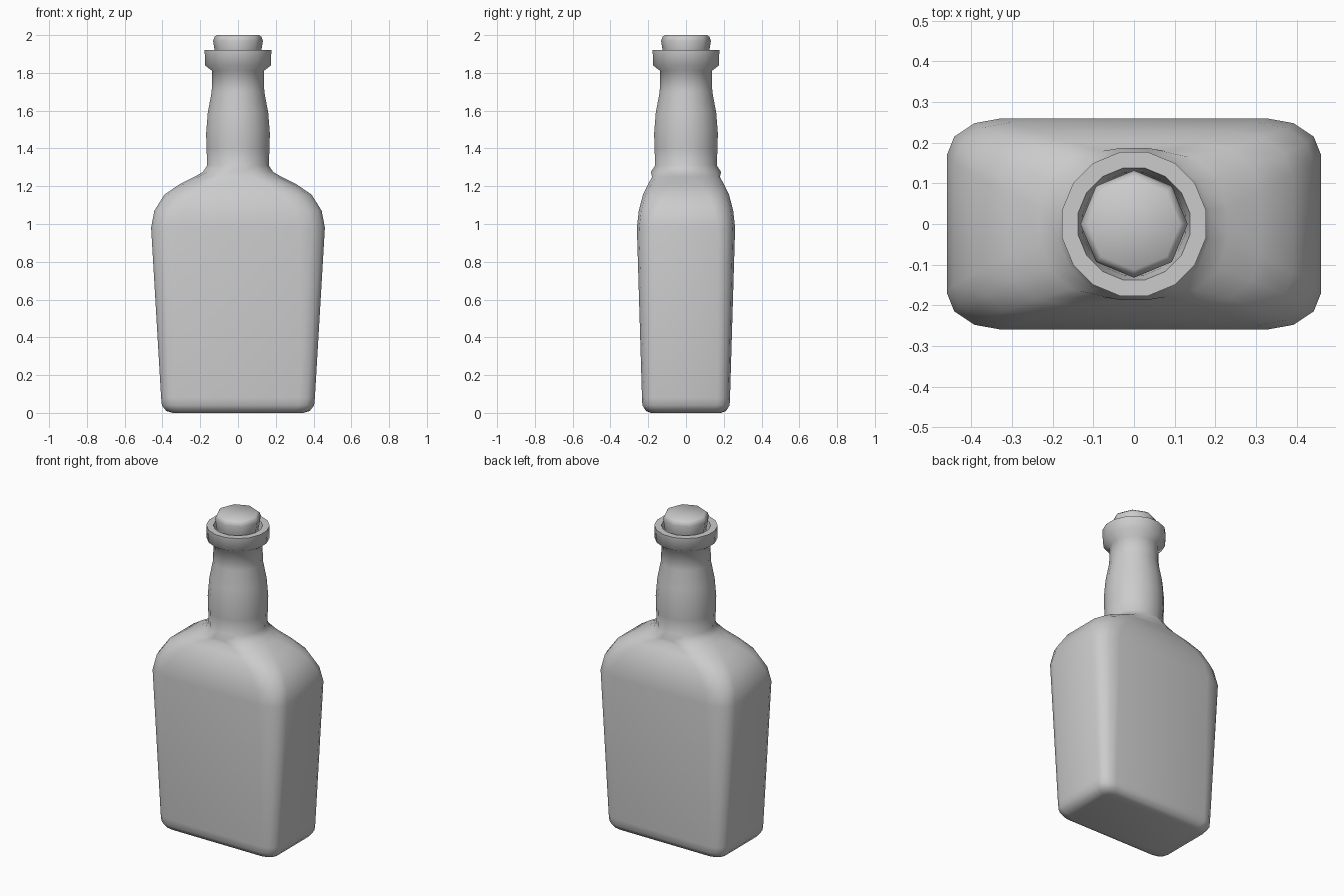
import bpy, bmesh
from math import sin, cos, radians

if "Cube" in bpy.data.objects:
    bpy.data.objects.remove(bpy.data.objects["Cube"])


def box_ring(z, hx, hy, rx, ry):
    """Rounded rectangle, four points per corner (16 in all)."""
    pts = []
    for q, (sx, sy) in enumerate([(1, 1), (-1, 1), (-1, -1), (1, -1)]):
        corner = []
        for k in range(4):
            a = radians(30 * k)
            corner.append((sx * (hx - rx + rx * cos(a)),
                           sy * (hy - ry + ry * sin(a)), z))
        pts += corner if q % 2 == 0 else corner[::-1]
    return pts


def round_ring(z, r, n=16, offset=11.25):
    angles = [radians(offset + 360 * i / n) for i in range(n)]
    return [(r * cos(a), r * sin(a), z) for a in angles]


def loft(name, rings, smooth_angle):
    """Skin consecutive rings and cap both ends."""
    bm = bmesh.new()
    loops = [[bm.verts.new(p) for p in ring] for ring in rings]
    n = len(loops[0])
    for a, b in zip(loops, loops[1:]):
        for i in range(n):
            j = (i + 1) % n
            bm.faces.new((a[i], a[j], b[j], b[i]))
    bm.faces.new(loops[0][::-1])
    bm.faces.new(loops[-1])
    bmesh.ops.recalc_face_normals(bm, faces=bm.faces)
    mesh = bpy.data.meshes.new(name)
    bm.to_mesh(mesh)
    bm.free()
    obj = bpy.data.objects.new(name, mesh)
    bpy.context.collection.objects.link(obj)
    bpy.ops.object.select_all(action='DESELECT')
    obj.select_set(True)
    bpy.context.view_layer.objects.active = obj
    bpy.ops.object.shade_smooth_by_angle(angle=radians(smooth_angle))
    return obj


# Flask body and shoulders: z, half width, half depth, corner radii
body = [
    (0.00, 0.345, 0.185, 0.06, 0.045),
    (0.01, 0.38, 0.212, 0.07, 0.055),
    (0.04, 0.403, 0.231, 0.08, 0.065),
    (0.08, 0.407, 0.233, 0.082, 0.066),
    (0.98, 0.46, 0.26, 0.135, 0.09),
    (1.07, 0.443, 0.25, 0.14, 0.10),
    (1.155, 0.39, 0.228, 0.15, 0.11),
    (1.21, 0.31, 0.201, 0.15, 0.125),
    (1.25, 0.23, 0.179, 0.15, 0.14),
]

# Neck, flared lip and the inside of the mouth: z, radius
neck = [
    (1.275, 0.19), (1.31, 0.166), (1.40, 0.17), (1.48, 0.172),
    (1.59, 0.163), (1.70, 0.142), (1.81, 0.139),
    (1.84, 0.178), (1.92, 0.18), (1.92, 0.14),
    (1.87, 0.128), (1.75, 0.115),
]
loft("bottle", [box_ring(*b) for b in body] + [round_ring(*n) for n in neck], 75)

# Eight-sided cork
cork = [(1.76, 0.10), (1.92, 0.124), (1.97, 0.132), (1.99, 0.125), (2.00, 0.113)]
loft("cork", [round_ring(z, r, 8, 0) for z, r in cork], 75)
